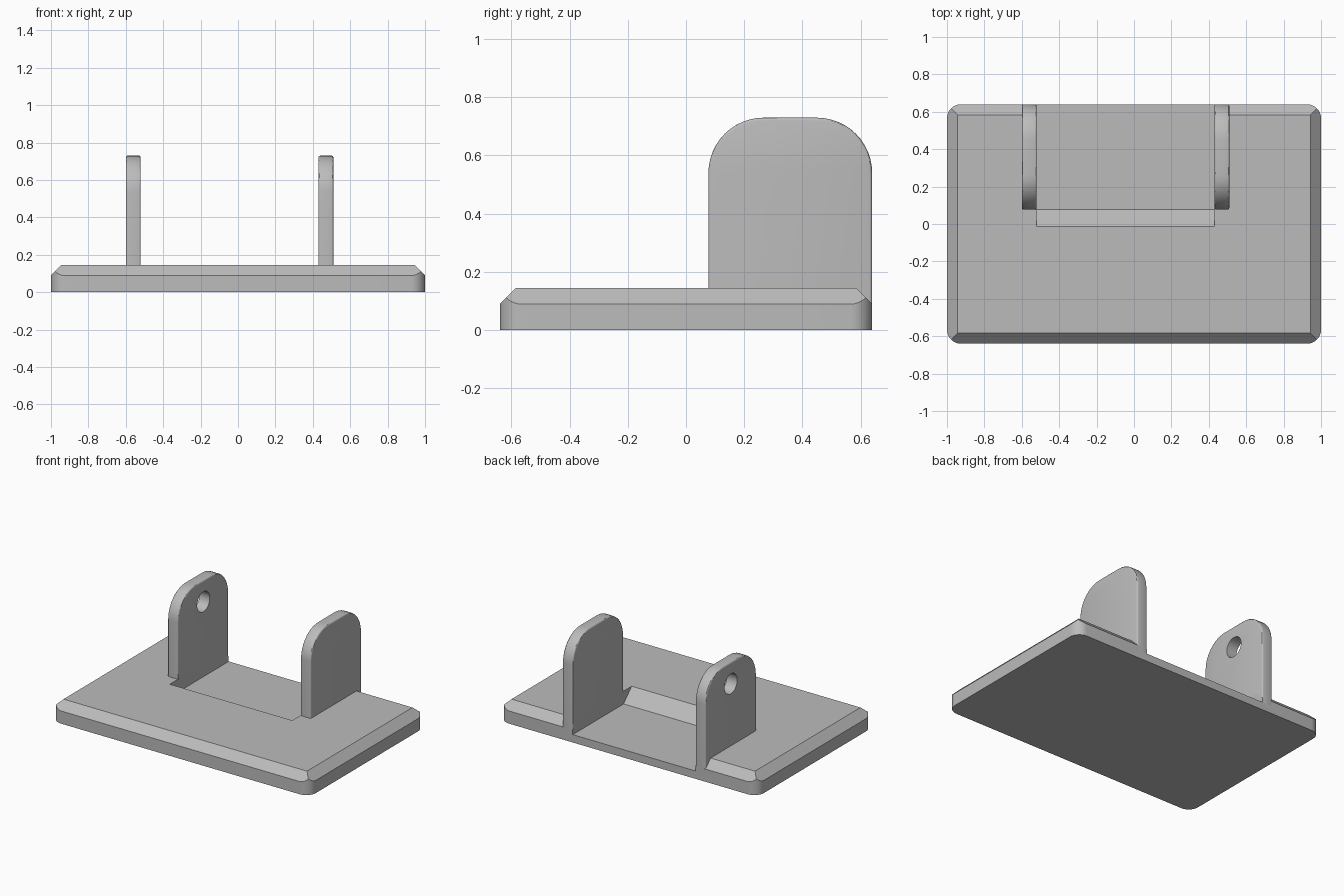
import bpy, bmesh, math
from mathutils import Matrix, Vector

cube = bpy.data.objects.get("Cube")
if cube:
    bpy.data.objects.remove(cube, do_unlink=True)

grey = bpy.data.materials.new("plain grey")
grey.use_nodes = True
grey.diffuse_color = (0.5, 0.5, 0.5, 1)
grey.node_tree.nodes["Principled BSDF"].inputs["Base Color"].default_value = (0.5, 0.5, 0.5, 1)


def prism(name, outline, axis, lo, hi):
    """Extrude a 2D outline along axis x (outline in y, z) or z (outline in x, y)."""
    place = (lambda a, b: (lo, a, b)) if axis == "x" else (lambda a, b: (a, b, lo))
    step = Vector((hi - lo, 0, 0)) if axis == "x" else Vector((0, 0, hi - lo))
    bm = bmesh.new()
    face = bm.faces.new([bm.verts.new(place(a, b)) for a, b in outline])
    out = bmesh.ops.extrude_face_region(bm, geom=[face])
    bmesh.ops.translate(bm, vec=step, verts=[v for v in out["geom"] if isinstance(v, bmesh.types.BMVert)])
    bmesh.ops.recalc_face_normals(bm, faces=bm.faces)
    mesh = bpy.data.meshes.new(name)
    bm.to_mesh(mesh)
    bm.free()
    mesh.materials.append(grey)
    obj = bpy.data.objects.new(name, mesh)
    bpy.context.collection.objects.link(obj)
    return obj


def arc(cx, cy, r, start, end, steps=12):
    angles = [math.radians(start + (end - start) * i / steps) for i in range(steps + 1)]
    return [(cx + r * math.cos(t), cy + r * math.sin(t)) for t in angles]


def boolean(obj, tool, operation):
    tool.hide_render = True
    tool.hide_set(True)
    mod = obj.modifiers.new(operation.lower(), "BOOLEAN")
    mod.operation, mod.object, mod.solver = operation, tool, "EXACT"


def smooth(obj):
    bpy.ops.object.select_all(action="DESELECT")
    obj.select_set(True)
    bpy.context.view_layer.objects.active = obj
    for mod in list(obj.modifiers):
        bpy.ops.object.modifier_apply(modifier=mod.name)
    bpy.ops.object.shade_smooth_by_angle(angle=math.radians(30))


W, D, TOP, CHAMFER, R = 1.0, 0.64, 0.145, 0.056, 0.075
FLOOR, FRONT = 0.055, 0.077

# Base plate: rounded corners intersected with a chamfered block
corners = [(1, 1, 0), (-1, 1, 90), (-1, -1, 180), (1, -1, 270)]
outline = [p for sx, sy, a in corners
           for p in arc(sx * (W - R), sy * (D - R), R, a, a + 90, 8)]
base = prism("base_plate", outline, "z", 0, TOP)
block = prism("chamfer_block", [(W, D), (-W, D), (-W, -D), (W, -D)], "z", -0.1, TOP)
bm = bmesh.new()
bm.from_mesh(block.data)
rim = [e for e in bm.edges if all(v.co.z > 0.1 for v in e.verts)]
bmesh.ops.bevel(bm, geom=rim, offset=CHAMFER, segments=1, affect="EDGES")
bm.to_mesh(block.data)
bm.free()
boolean(base, block, "INTERSECT")

# Sunken floor between the lugs, with a sloped front wall
rise = 0.3 - FLOOR
recess = prism("recess_cutter", [(FRONT, FLOOR), (0.8, FLOOR), (0.8, 0.3), (FRONT - rise, 0.3)],
               "x", -0.52, 0.43)
boolean(base, recess, "DIFFERENCE")
smooth(base)

# Upright lugs with rounded tops and softened edges
profile = ([(FRONT, FLOOR), (D, FLOOR)] + arc(D - 0.19, 0.54, 0.19, 0, 90)
           + arc(FRONT + 0.19, 0.54, 0.19, 90, 180))
lugs = {}
for name, x in (("right_lug", -0.6), ("left_lug", 0.43)):
    lug = prism(name, profile, "x", x, x + 0.08)
    bm = bmesh.new()
    bm.from_mesh(lug.data)
    edges = [e for e in bm.edges if abs(e.verts[0].co.x - e.verts[1].co.x) < 0.001
             and max(v.co.z for v in e.verts) > FLOOR + 0.01]
    bmesh.ops.bevel(bm, geom=edges, offset=0.01, segments=3, profile=0.5, affect="EDGES")
    bm.to_mesh(lug.data)
    bm.free()
    lugs[name] = lug

# Pin hole through the right lug only
hole = prism("pin_hole_cutter", arc(0.36, 0.58, 0.07, 0, 348.75, 31), "x", -0.7, -0.4)
boolean(lugs["right_lug"], hole, "DIFFERENCE")
for lug in lugs.values():
    smooth(lug)

for helper in (block, recess, hole):
    bpy.data.objects.remove(helper, do_unlink=True)
